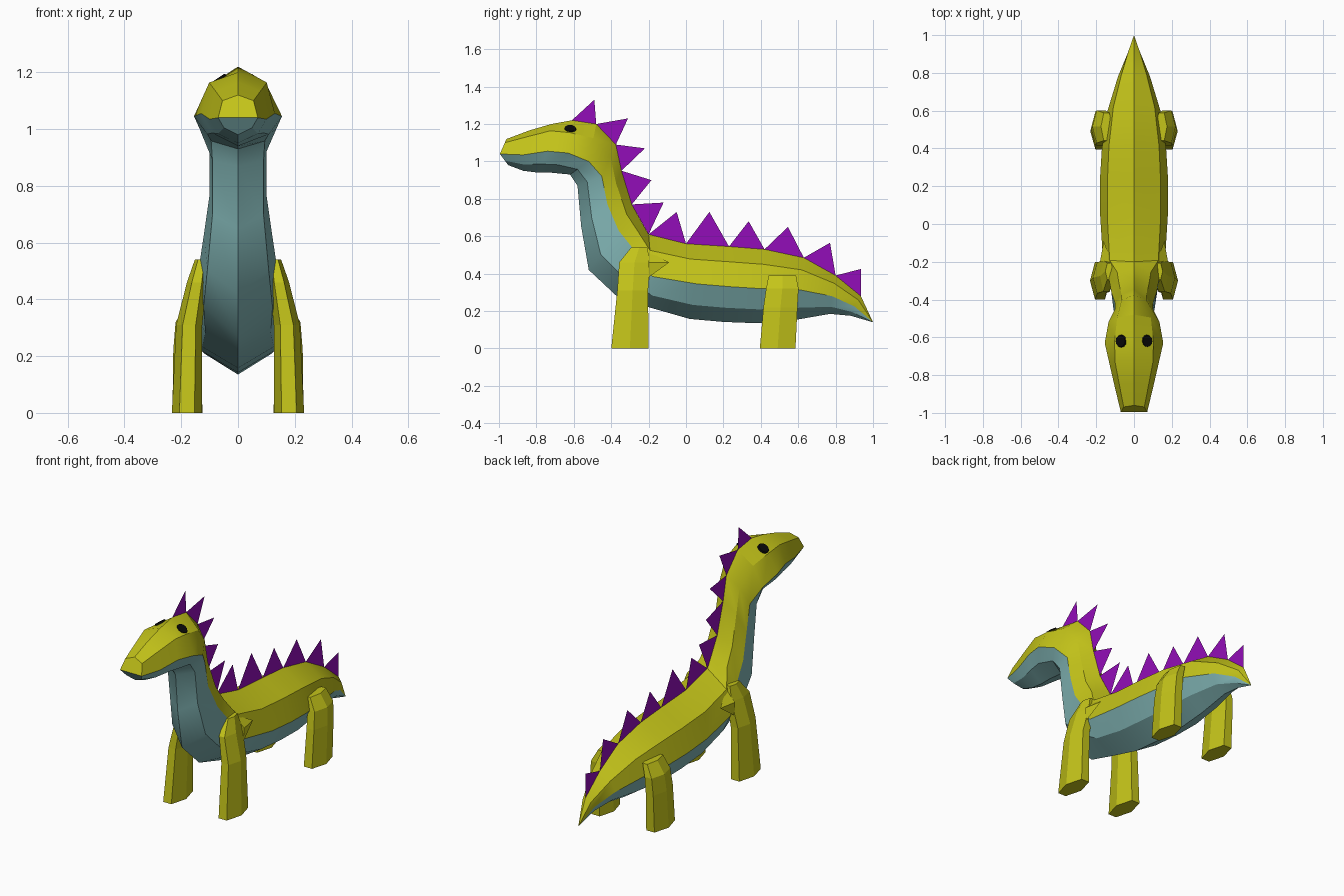
import bpy
import bmesh
import math
from mathutils import Vector

cube = bpy.data.objects.get("Cube")
if cube:
    bpy.data.objects.remove(cube, do_unlink=True)


def material(name, rgb):
    mat = bpy.data.materials.new(name)
    mat.use_nodes = True
    mat.diffuse_color = (*rgb, 1)
    mat.node_tree.nodes["Principled BSDF"].inputs["Base Color"].default_value = (*rgb, 1)
    return mat


yellow = material("olive yellow", (0.55, 0.55, 0.01))
teal = material("pale teal", (0.22, 0.46, 0.46))
purple = material("purple", (0.29, 0.004, 0.48))
black = material("black", (0.003, 0.003, 0.003))


def finish(bm, name, mats, smooth_angle=None):
    """Turn a bmesh into a named object with its materials."""
    bmesh.ops.remove_doubles(bm, verts=bm.verts, dist=0.0005)
    bmesh.ops.recalc_face_normals(bm, faces=bm.faces)
    mesh = bpy.data.meshes.new(name)
    bm.to_mesh(mesh)
    bm.free()
    for mat in mats:
        mesh.materials.append(mat)
    obj = bpy.data.objects.new(name, mesh)
    bpy.context.collection.objects.link(obj)
    if smooth_angle:
        bpy.ops.object.select_all(action="DESELECT")
        obj.select_set(True)
        bpy.context.view_layer.objects.active = obj
        bpy.ops.object.shade_smooth_by_angle(angle=math.radians(smooth_angle))
    return obj


def loft(bm, rings, slot=lambda j: 0):
    """Bridge successive rings of points; slot picks the material per strip."""
    loops = [[bm.verts.new(p) for p in ring] for ring in rings]
    count = len(loops[0])
    for a, b in zip(loops, loops[1:]):
        for j in range(count):
            k = (j + 1) % count
            face = bm.faces.new((a[j], a[k], b[k], b[j]))
            face.material_index = slot(j)
    return loops


# Body sections, tail to nose: ridge y z, seam x y z, belly y z
SECTIONS = [
    (1.0, .14, 0, 1.0, .14, 1.0, .14),
    (.935, .28, .035, .9, .225, .88, .175),
    (.8, .39, .085, .78, .28, .77, .185),
    (.63, .485, .14, .6, .315, .58, .152),
    (.42, .53, .17, .4, .32, .38, .135),
    (.23, .545, .18, .24, .33, .2, .142),
    (0, .56, .18, .06, .345, .02, .158),
    (-.2, .61, .165, -.18, .385, -.18, .215),
    (-.24, .68, .135, -.28, .53, -.36, .27),
    (-.29, .77, .12, -.36, .63, -.52, .42),
    (-.345, .95, .1, -.42, .77, -.56, .65),
    (-.375, 1.09, .1, -.45, .92, -.58, .87),
    (-.48, 1.2, .135, -.52, 1.0, -.62, .93),
    (-.61, 1.22, .155, -.63, 1.045, -.72, .94),
    (-.72, 1.2, .13, -.74, 1.055, -.79, .94),
    (-.84, 1.165, .1, -.87, 1.035, -.87, .95),
    (-.96, 1.12, .07, -.995, 1.04, -.95, .98),
]
CHEST, JAW, SNOUT = 8, 12, 14


def section_ring(i, section):
    ty, tz, sx, sy, sz, by, bz = section
    ridge, seam, belly = Vector((0, ty, tz)), Vector((sx, sy, sz)), Vector((0, by, bz))
    # Shoulder of the back is rounder on the body, boxier on the snout
    upper = seam.lerp(ridge, .75 if i >= SNOUT else .62)
    upper.x = sx * (.78 if i >= SNOUT or i < CHEST else .66)
    lower = seam.lerp(belly, .6)
    lower.x = sx * (.9 if CHEST <= i < JAW else .7)
    side = [upper, seam, lower]
    flipped = [Vector((-p.x, p.y, p.z)) for p in reversed(side)]
    return [ridge] + side + [belly] + flipped


# Body, neck, head and tail in one skin: yellow above the seam, teal below
bm = bmesh.new()
rings = [section_ring(i, s) for i, s in enumerate(SECTIONS)]
loops = loft(bm, rings, lambda j: 1 if 2 <= j <= 5 else 0)
nose = loops[-1]
bm.faces.new([nose[j] for j in (6, 7, 0, 1, 2)])
bm.faces.new(nose[2:7]).material_index = 1
bmesh.ops.dissolve_degenerate(bm, dist=0.0005, edges=bm.edges)
finish(bm, "body", [yellow, teal], 28)

# Row of flat spikes standing on the ridge
ridge = [s[:2] for i, s in enumerate(SECTIONS[:SNOUT]) if i not in (0, CHEST)]
tips = [(.935, .425), (.77, .565), (.545, .65), (.335, .68), (.125, .73), (-.05, .73),
        (-.12, .78), (-.185, .9), (-.22, 1.07), (-.31, 1.23), (-.49, 1.33)]
bm = bmesh.new()
for a, b, tip in zip(ridge, ridge[1:], tips):
    bm.faces.new([bm.verts.new((0, *p)) for p in (a, b, tip)])
finish(bm, "back_spikes", [purple])


def leg(name, side, levels):
    """Six-sided leg; each level is centre x y z, then radius x y."""
    bm = bmesh.new()
    rings = []
    for cx, cy, cz, rx, ry in levels:
        angles = [math.tau * j / 6 for j in range(6)]
        rings.append([(side * (cx + rx * math.cos(a)), cy + ry * math.sin(a), cz)
                      for a in angles])
    loops = loft(bm, rings)
    bm.faces.new(loops[0])
    bm.faces.new(loops[-1])
    finish(bm, name, [yellow])


FRONT_LEG = [(.18, -.3, 0, .053, .115), (.172, -.285, .31, .046, .095),
             (.145, -.275, .46, .035, .095), (.13, -.25, .54, .022, .05)]
BACK_LEG = [(.178, .49, 0, .053, .11), (.18, .505, .22, .048, .105),
            (.175, .515, .32, .045, .1), (.145, .515, .39, .03, .085)]

for side, word in ((1, "left"), (-1, "right")):
    leg("front_leg_" + word, side, FRONT_LEG)
    leg("back_leg_" + word, side, BACK_LEG)

    # Pointed shoulder flap behind each front leg
    bm = bmesh.new()
    flap = [(.12, -.2, .52), (.18, -.2, .46), (.175, -.2, .38), (.16, -.09, .46)]
    points = [bm.verts.new((side * x, y, z)) for x, y, z in flap]
    bmesh.ops.convex_hull(bm, input=points)
    finish(bm, "shoulder_flap_" + word, [yellow])

    # Oval eye lying on the slope of the head
    normal = Vector((side * .55, 0, .83))
    bm = bmesh.new()
    bmesh.ops.create_cone(bm, cap_ends=True, segments=12, radius1=.034,
                          radius2=.03, depth=.009)
    eye = finish(bm, "eye_" + word, [black])
    eye.location = (side * .07, -.62, 1.175)
    eye.rotation_euler = normal.to_track_quat("Z", "Y").to_euler()
